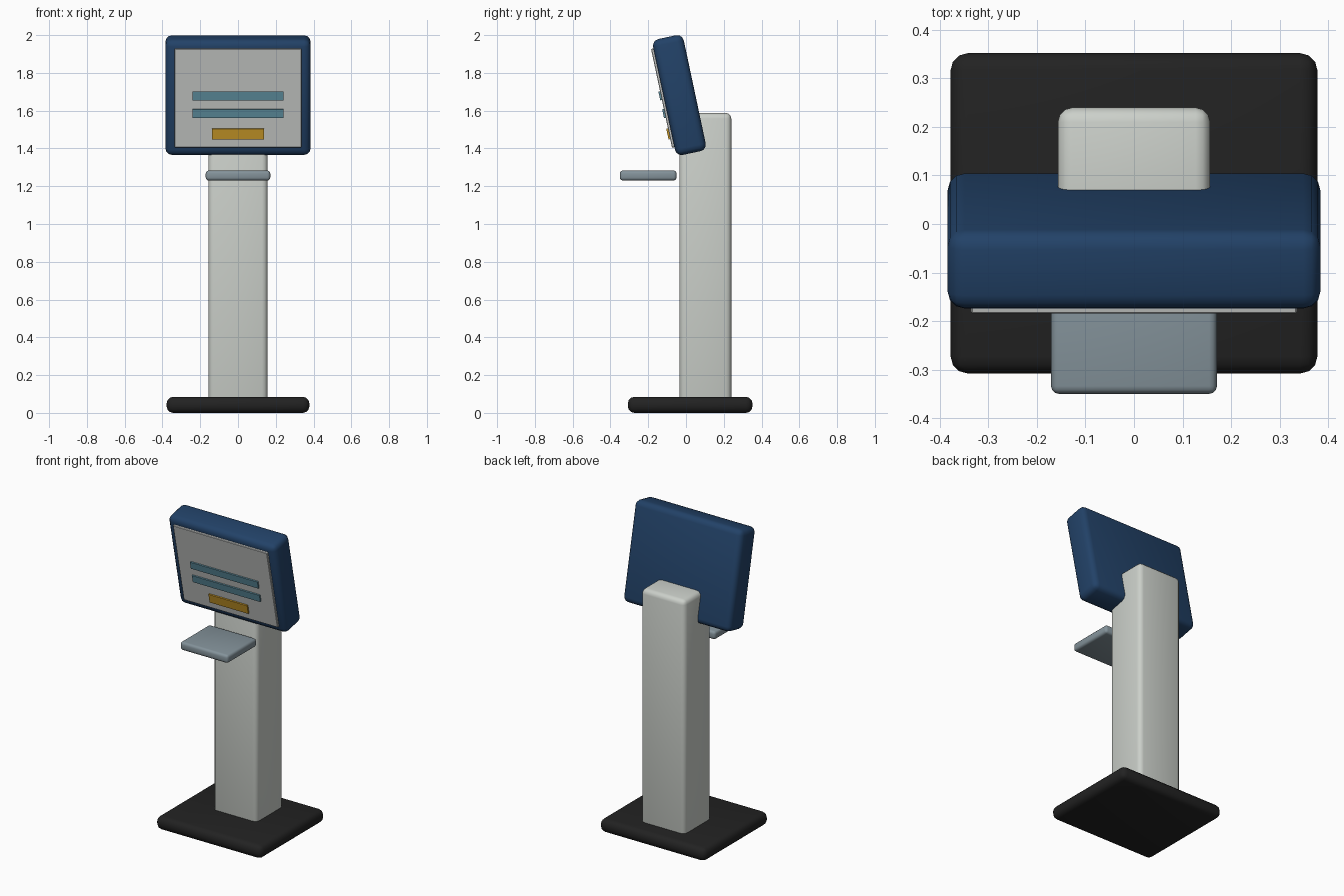
import bpy, math
from mathutils import Matrix, Vector

if "Cube" in bpy.data.objects:
    bpy.data.objects.remove(bpy.data.objects["Cube"])


def material(name, rgb):
    m = bpy.data.materials.new(name)
    m.diffuse_color = (*rgb, 1)
    m.use_nodes = True
    m.node_tree.nodes["Principled BSDF"].inputs["Base Color"].default_value = m.diffuse_color
    return m


CHARCOAL = material("charcoal", (0.016, 0.016, 0.016))
OFF_WHITE = material("off white", (0.60, 0.63, 0.59))
NAVY = material("navy", (0.016, 0.054, 0.137))
STEEL = material("steel grey", (0.23, 0.29, 0.325))
PALE = material("pale screen", (0.56, 0.575, 0.565))
TEAL = material("teal", (0.11, 0.27, 0.345))
AMBER = material("amber", (0.57, 0.31, 0.02))


def box(name, lo, hi, mat, bevel=0.0, segments=3, frame=None):
    """Rounded box between two corners, optionally placed in a tilted frame."""
    lo, hi = Vector(lo), Vector(hi)
    bpy.ops.mesh.primitive_cube_add(size=1)
    ob = bpy.context.object
    ob.name = name
    ob.data.transform(Matrix.Translation((lo + hi) / 2) @ Matrix.Diagonal((*(hi - lo), 1)))
    ob.data.materials.append(mat)
    if bevel:
        mod = ob.modifiers.new("rounding", 'BEVEL')
        mod.width = bevel
        mod.segments = segments
        bpy.ops.object.modifier_apply(modifier=mod.name)
        bpy.ops.object.shade_smooth_by_angle(angle=math.radians(35))
    if frame:
        ob.matrix_world = frame
    return ob


# Stand: floor plate, column and shelf
box("base_plate", (-0.378, -0.308, 0), (0.378, 0.352, 0.085), CHARCOAL, 0.035)
box("column", (-0.157, -0.035, 0.05), (0.157, 0.24, 1.588), OFF_WHITE, 0.03)
box("tray", (-0.171, -0.35, 1.23), (0.171, -0.05, 1.283), STEEL, 0.016)

# Display head, leaning forward
head = Matrix.Translation((0, -0.035, 1.6825)) @ Matrix.Rotation(math.radians(12), 4, 'X')
box("head_housing", (-0.384, -0.083, -0.3135), (0.384, 0.083, 0.3135), NAVY, 0.035, frame=head)
box("screen", (-0.336, -0.096, -0.264), (0.336, -0.08, 0.27), PALE, 0.003, 1, head)

# Raised bars on the screen: name, half width, centre height, height, colour
for name, w, z, h, mat in (("upper_bar", 0.241, 0.0175, 0.047, TEAL),
                           ("lower_bar", 0.241, -0.079, 0.047, TEAL),
                           ("button_bar", 0.138, -0.189, 0.058, AMBER)):
    box(name, (-w, -0.105, z - h / 2), (w, -0.0955, z + h / 2), mat, frame=head)
